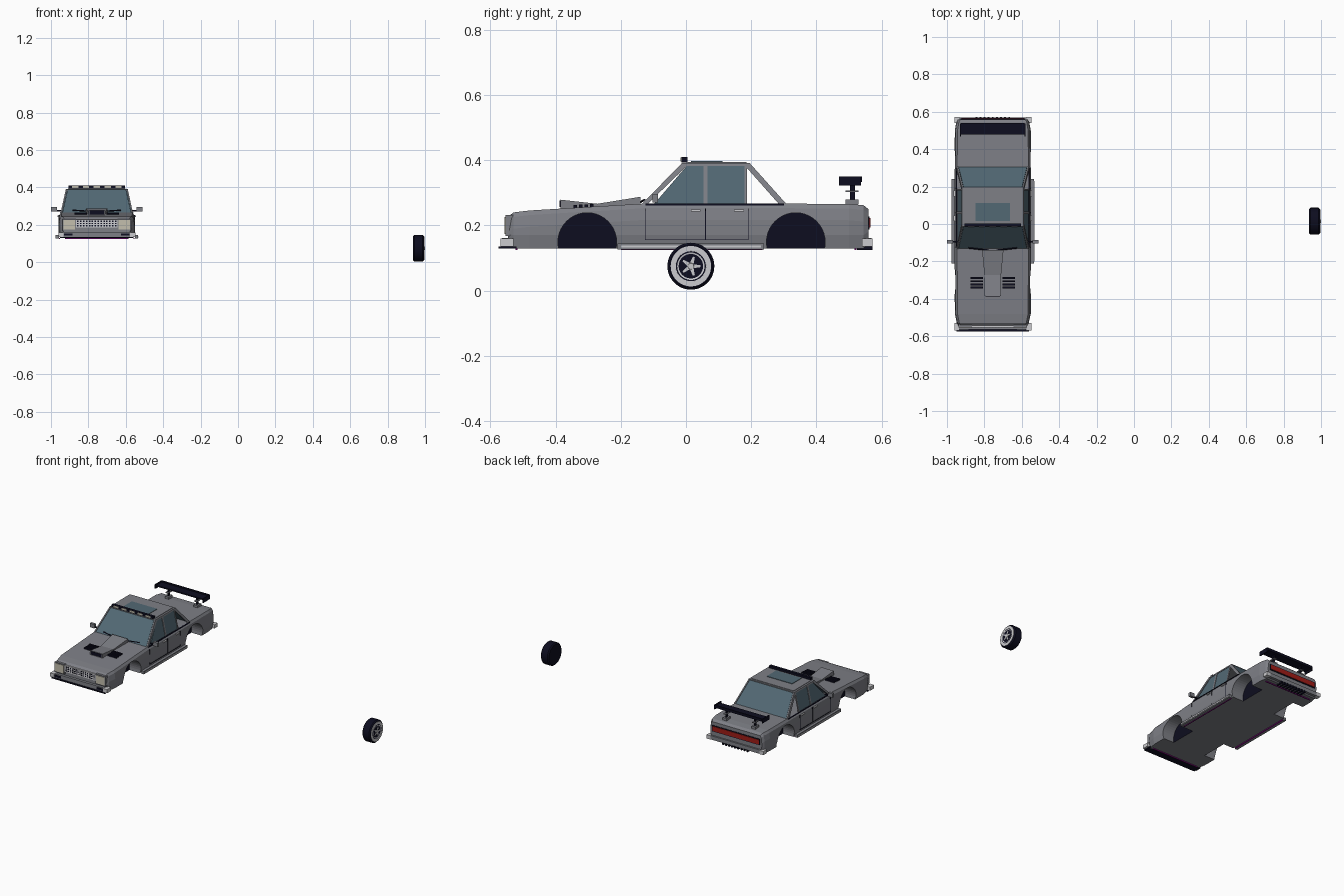
import bpy, bmesh, math
from mathutils import Vector, Matrix

if "Cube" in bpy.data.objects:
    bpy.data.objects.remove(bpy.data.objects["Cube"])

CX = -0.755  # car centre line


def material(name, *rgb):
    m = bpy.data.materials.new(name)
    m.use_nodes = True
    m.diffuse_color = (*rgb, 1)
    m.node_tree.nodes["Principled BSDF"].inputs["Base Color"].default_value = (*rgb, 1)
    return m


GRAY = material("body gray", .21, .215, .24)
NAVY = material("dark navy", .004, .004, .014)
GLASS = material("blue glass", .085, .14, .175)
SILVER = material("silver", .6, .6, .62)
CREAM = material("lamp cream", .55, .52, .42)
RED = material("tail red", .35, .012, .008)
PURPLE = material("underglow purple", .2, .005, .2)


def finish(name, bm, *mats, smooth=False):
    bmesh.ops.recalc_face_normals(bm, faces=bm.faces)
    me = bpy.data.meshes.new(name)
    bm.to_mesh(me)
    bm.free()
    ob = bpy.data.objects.new(name, me)
    bpy.context.collection.objects.link(ob)
    for m in mats:
        me.materials.append(m)
    if smooth:
        bpy.ops.object.select_all(action='DESELECT')
        bpy.context.view_layer.objects.active = ob
        ob.select_set(True)
        bpy.ops.object.shade_smooth_by_angle(angle=math.radians(30))
    return ob


def loft(name, rings, *mats, smooth=False):
    """Closed skin through a list of equal-length rings, capped at both ends."""
    bm = bmesh.new()
    rows = [[bm.verts.new(p) for p in r] for r in rings]
    n = len(rows[0])
    for a, b in zip(rows, rows[1:]):
        for i in range(n):
            bm.faces.new((a[i], a[(i + 1) % n], b[(i + 1) % n], b[i]))
    bm.faces.new(rows[0])
    bm.faces.new(rows[-1])
    return finish(name, bm, *mats, smooth=smooth)


def plate(name, pts, mat, d):
    """Polygon in car coordinates, thickened along vector d."""
    ring = [Vector(p) + Vector((CX, 0, 0)) for p in pts]
    return loft(name, [ring, [p + Vector(d) for p in ring]], mat)


def box(name, x, y, z, mat):
    return plate(name, [(x[0], y[0], z[0]), (x[1], y[0], z[0]), (x[1], y[1], z[0]), (x[0], y[1], z[0])],
                 mat, (0, 0, z[1] - z[0]))


def pair(name, x, y, z, mat):
    for side, s in (("left", 1), ("right", -1)):
        box(f"{side}_{name}", (s * x[0], s * x[1]), y, z, mat)


# Lower body: y, bottom, top, half width
stations = [(-.547, .15, .225, .182), (-.53, .13, .24, .192), (-.48, .13, .246, .203),
            (-.13, .13, .267, .205), (.3, .13, .267, .205), (.5, .13, .266, .203),
            (.545, .13, .262, .195), (.56, .142, .25, .186)]
rings = []
for y, lo, hi, w in stations:
    half = [(w * .96, lo), (w, lo + .04), (w, hi - .05), (w * .975, hi - .014), (w * .93, hi)]
    rings.append([(CX + x, y, z) for x, z in half] + [(CX - x, y, z) for x, z in reversed(half)])
body = loft("body", rings, GRAY, NAVY)

# Wheel wells cut through the sides
for y in (-.303, .337):
    for s in (1, -1):
        bm = bmesh.new()
        bmesh.ops.create_cone(bm, cap_ends=True, segments=40, radius1=.09, radius2=.09, depth=.16,
                              matrix=Matrix.Translation((CX + s * .2, y, .149)) @ Matrix.Rotation(math.pi / 2, 4, 'Y'))
        for f in bm.faces:
            f.material_index = int(len(f.verts) > 4)
        cutter = finish("well_cutter", bm, GRAY, NAVY)
        cutter.hide_render = True
        mod = body.modifiers.new("well", 'BOOLEAN')
        mod.operation, mod.object, mod.solver = 'DIFFERENCE', cutter, 'EXACT'
        bpy.context.view_layer.objects.active = body
        bpy.ops.object.modifier_apply(modifier=mod.name)
        bpy.data.objects.remove(cutter)


# Cabin sides lean inwards
def lean(z):
    return .193 - (z - .266) * .22


BELT, EAVE, ROOF = .266, .382, .392
sides = {
    "front_pillar": ([(-.135, BELT), (-.118, BELT), (.002, EAVE), (-.012, ROOF)], GRAY),
    "roof_rail": ([(-.012, ROOF), (.002, EAVE), (.188, EAVE), (.195, ROOF)], GRAY),
    "centre_pillar": ([(.053, BELT), (.066, BELT), (.066, EAVE), (.053, EAVE)], GRAY),
    "rear_pillar": ([(.195, ROOF), (.182, EAVE), (.285, BELT), (.308, BELT)], GRAY),
    "rear_door_post": ([(.18, BELT), (.187, BELT), (.187, EAVE), (.18, EAVE)], GRAY),
    "front_window": ([(-.098, BELT), (.053, BELT), (.053, EAVE), (.002, EAVE)], GLASS),
    "rear_window": ([(.066, BELT), (.18, BELT), (.18, EAVE), (.066, EAVE)], GLASS),
}
for name, (poly, mat) in sides.items():
    for side, s in (("left", 1), ("right", -1)):
        inset = .003 if mat is GLASS else 0
        plate(f"{side}_{name}", [(s * (lean(z) - inset), y, z) for y, z in poly], mat, (-s * .008, 0, 0))


def cross_panel(name, a, b, mat, inset, d):
    """Panel spanning the cabin between two (y, z) edges."""
    wa, wb = lean(a[1]) - inset, lean(b[1]) - inset
    plate(name, [(-wa, *a), (wa, *a), (wb, *b), (-wb, *b)], mat, d)


cross_panel("windshield", (-.133, BELT), (-.012, .39), GLASS, .01, (0, .006, -.004))
cross_panel("back_glass", (.306, BELT), (.195, .39), GLASS, .01, (0, -.006, -.004))
cross_panel("roof", (-.014, ROOF), (.197, ROOF), GRAY, 0, (0, 0, -.008))
cross_panel("roof_crown", (.0, ROOF), (.185, ROOF), GRAY, .012, (0, 0, .003))
box("sunroof", (-.092, .092), (.016, .112), (.393, .398), GLASS)

# Roof light bar
box("light_bar", (-.15, .15), (-.014, .004), (.394, .41), NAVY)
for i in range(5):
    x = (i - 2) * .058
    box("roof_lamp", (x - .017, x + .017), (-.017, -.013), (.397, .408), CREAM)

# Hood scoop: two wedges with a dark mouth, and louvres beside it
for name, w0, w1, front, back in (("scoop_nose", .045, .042, (-.385, .279), (-.24, .263)),
                                  ("scoop_rear", .042, .057, (-.3, .262), (-.14, .288))):
    loft(name, [[(CX + x, y, z) for x, z in ((-w, .24), (w, .24), (w, h), (-w, h))]
                for w, (y, h) in ((w0, front), (w1, back))], GRAY)
box("scoop_mouth", (-.038, .038), (-.388, -.384), (.256, .276), NAVY)
for i in range(4):
    y = -.345 + i * .017
    pair("hood_louvre", (.053, .118), (y, y + .01), (.25, .263 + i * .001), NAVY)
for s in (1, -1):
    plate("wiper", [(s * .02, -.14, .268), (s * .13, -.128, .275), (s * .13, -.124, .28), (s * .02, -.136, .273)],
          NAVY, (0, -.004, .002))

# Nose: grille, lamps, bumper, splitter
box("grille", (-.112, .112), (-.553, -.54), (.185, .228), SILVER)
for row in range(3):
    for i in range(14):
        x, z = (i - 6.5) * .0155, .192 + row * .012
        box("grille_hole", (x - .004, x + .004), (-.555, -.552), (z, z + .006), NAVY)
pair("lamp_frame", (.112, .184), (-.554, -.53), (.168, .232), GRAY)
pair("headlight", (.117, .178), (-.557, -.55), (.174, .226), CREAM)
pair("fog_lamp", (.13, .175), (-.568, -.56), (.142, .154), NAVY)
for name, y0, y1, c0, c1 in (("front", -.564, -.535, -.57, -.53), ("rear", .545, .57, .54, .573)):
    box(f"{name}_bumper", (-.18, .18), (y0, y1), (.136, .161), GRAY)
    pair(f"{name}_bumper_corner", (.178, .206), (c0, c1), (.136, .16), SILVER)
box("splitter", (-.194, .194), (-.575, -.52), (.13, .136), NAVY)

# Tail: lamp band, diffuser fins
box("tail_panel", (-.172, .172), (.555, .563), (.188, .228), NAVY)
box("tail_lamp", (-.168, .168), (.56, .566), (.193, .223), RED)
for i in range(9):
    x = (i - 4) * .022
    box("diffuser_fin", (x - .005, x + .005), (.525, .573), (.125, .138), NAVY)

# Rear wing
box("wing_blade", (-.17, .17), (.478, .54), (.334, .342), NAVY)
box("wing_lip", (-.17, .17), (.532, .54), (.334, .35), NAVY)
pair("wing_end", (.17, .176), (.469, .537), (.322, .35), NAVY)
pair("wing_post", (.1, .108), (.503, .518), (.262, .336), NAVY)
pair("wing_foot", (.09, .118), (.49, .53), (.264, .28), GRAY)
pair("wing_bracket", (.094, .114), (.49, .53), (.302, .307), GRAY)

# Skirts, underglow, mirrors, handles, door seams
pair("side_skirt", (.203, .22), (-.21, .24), (.126, .145), GRAY)
pair("skirt_trim", (.219, .222), (-.2, .23), (.133, .138), SILVER)
pair("side_glow", (.196, .202), (-.2, .235), (.124, .13), PURPLE)
for y in (-.52, .52):
    box("end_glow", (-.17, .17), (y - .003, y + .003), (.124, .13), PURPLE)
pair("mirror_arm", (.185, .22), (-.098, -.09), (.272, .279), NAVY)
pair("mirror", (.213, .245), (-.103, -.086), (.27, .296), GRAY)
for y in (.015, .148):
    pair("door_handle", (.2, .209), (y, y + .03), (.243, .249), SILVER)
for y in (-.126, .059, .19):
    pair("door_seam", (.2, .2056), (y, y + .002), (.155, .252), NAVY)
pair("sill_crease", (.2, .2056), (-.126, .192), (.155, .157), NAVY)
pair("belt_trim", (.185, .1975), (-.125, .3), (.262, .267), NAVY)


# Loose wheel, turned about the x axis
def turned(name, profile, mat, segments=48):
    rings = []
    for x, r in profile:
        rings.append([(.965 + x, .015 + r * math.cos(a), .075 + r * math.sin(a))
                      for a in (2 * math.pi * i / segments for i in range(segments))])
    return loft(name, rings, mat, smooth=True)


turned("tyre", [(-.029, .05), (-.029, .065), (-.022, .072), (.022, .072), (.029, .065), (.029, .04)], NAVY)
turned("rim_ring", [(.022, .062), (.031, .062), (.031, .046), (.026, .044)], SILVER)
turned("rim_gap", [(.024, .047), (.0305, .047)], NAVY)
turned("rim_dish", [(.025, .042), (.032, .042), (.03, .036), (.03, .01)], SILVER)
turned("hub", [(.028, .011), (.035, .009)], SILVER, 20)
for i in range(5):
    a = 2 * math.pi * i / 5
    u, v = Vector((0, math.cos(a), math.sin(a))), Vector((0, -math.sin(a), math.cos(a)))
    c = Vector((.991 - CX, .015, .075))
    plate("spoke", [c + u * .008 - v * .006, c + u * .03 - v * .003, c + u * .03 + v * .003, c + u * .008 + v * .006],
          SILVER, (.007, 0, 0))
    plate("spoke_slot", [c + u * .014 + v * .007, c + u * .024 + v * .004, c + u * .022 + v * .009],
          NAVY, (.0048, 0, 0))
